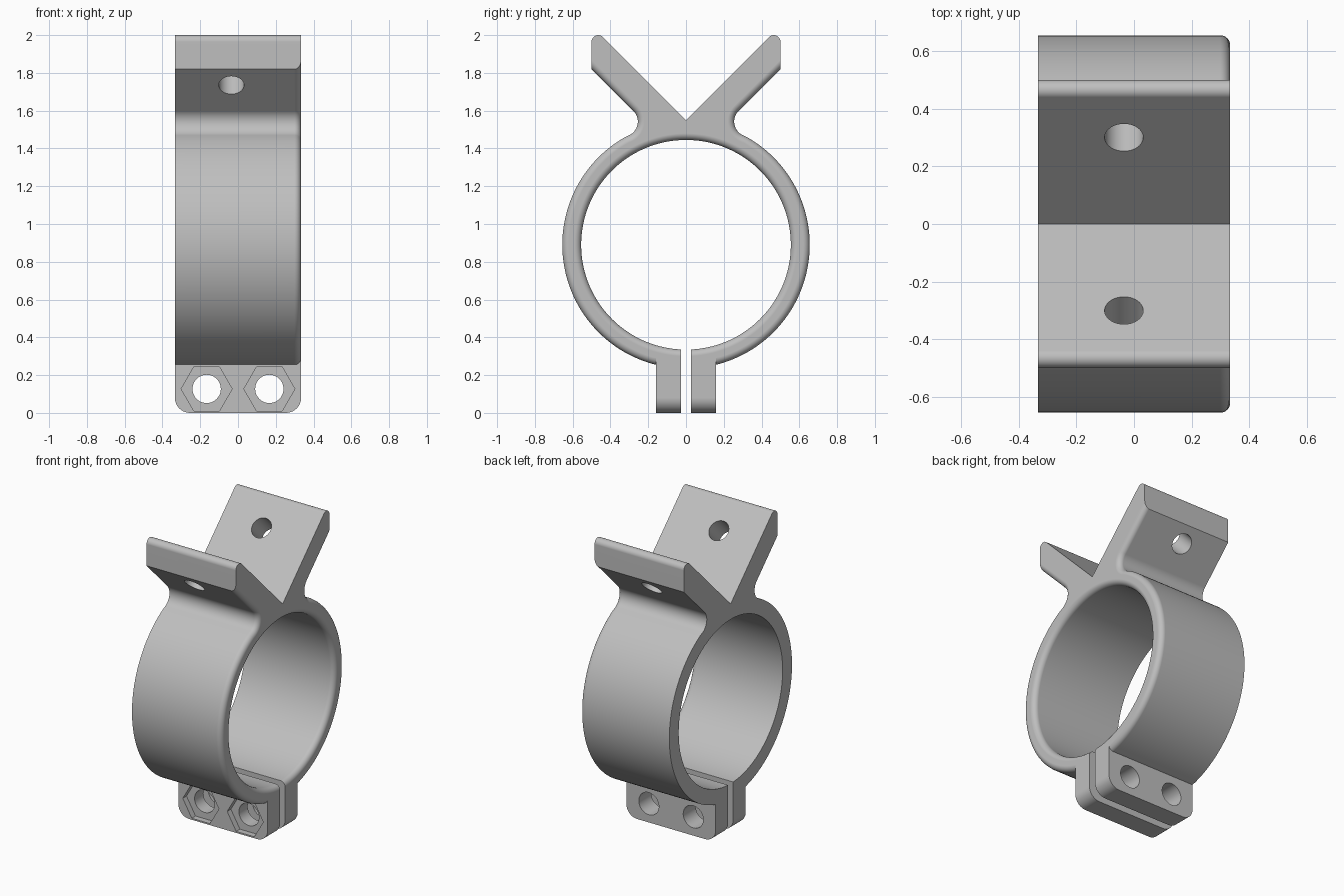
import bpy, bmesh, math
from mathutils import Matrix, Vector

cube = bpy.data.objects.get("Cube")
if cube:
    bpy.data.objects.remove(cube, do_unlink=True)

HALF = 0.334          # half width along x
CZ = 0.89             # ring centre height
R_OUT, R_IN = 0.655, 0.555
GAP = 0.027           # half of the clamping slot
FILLET = 0.035

grey = bpy.data.materials.new("light_grey")
grey.use_nodes = True
grey.diffuse_color = (0.52, 0.52, 0.52, 1)
grey.node_tree.nodes["Principled BSDF"].inputs["Base Color"].default_value = grey.diffuse_color


def arc(cy, cz, r, a0, a1, n):
    angles = [math.radians(a0 + (a1 - a0) * i / n) for i in range(n + 1)]
    return [(cy + r * math.cos(a), cz + r * math.sin(a)) for a in angles]


def make_object(name, bm):
    bmesh.ops.recalc_face_normals(bm, faces=bm.faces)
    mesh = bpy.data.meshes.new(name)
    bm.to_mesh(mesh)
    bm.free()
    mesh.materials.append(grey)
    obj = bpy.data.objects.new(name, mesh)
    bpy.context.collection.objects.link(obj)
    return obj


def prism(points, direction):
    """Extrude a closed loop of 3D points along a direction."""
    bm = bmesh.new()
    face = bm.faces.new([bm.verts.new(p) for p in points])
    ext = bmesh.ops.extrude_face_region(bm, geom=[face])["geom"]
    verts = [g for g in ext if isinstance(g, bmesh.types.BMVert)]
    bmesh.ops.translate(bm, verts=verts, vec=direction)
    return bm


def cylinder(name, centre, direction, radius, depth, sides=48):
    bm = bmesh.new()
    turn = Vector((0, 0, 1)).rotation_difference(Vector(direction)).to_matrix().to_4x4()
    bmesh.ops.create_cone(bm, cap_ends=True, segments=sides, radius1=radius, radius2=radius,
                          depth=depth, matrix=Matrix.Translation(centre) @ turn)
    return make_object(name, bm)


def combine(target, tool, operation):
    bpy.context.view_layer.objects.active = target
    mod = target.modifiers.new("combine", "BOOLEAN")
    mod.operation, mod.solver, mod.object = operation, "EXACT", tool
    bpy.ops.object.modifier_apply(modifier=mod.name)
    bpy.data.objects.remove(tool, do_unlink=True)


# Half profile: V arm, neck fillet, outer ring, then inner ring
def slot_angle(r):
    return -90 + math.degrees(math.asin(GAP / r))


outer = [(0, 1.55)]
outer += arc(0.465, 1.965, 0.035, 135, 0, 10)
outer += [(0.5, 1.82)]
outer += arc(0.335, 1.542, 0.08, 135, 242.8, 14)
outer += arc(0, CZ, R_OUT, 62.8, slot_angle(R_OUT), 60)[1:]
inner = arc(0, CZ, R_IN, slot_angle(R_IN), 90, 72)
half = outer + inner
loop = half + [(-y, z) for y, z in reversed(half[1:-1])]
bm = prism([(-HALF, y, z) for y, z in loop], (2 * HALF, 0, 0))


# Round the ring and neck edges on the +x side only
def is_rounded(edge):
    a, b = (v.co for v in edge.verts)
    on_side = min(a.x, b.x) > HALF - 0.001
    in_slot = max(abs(a.y), abs(b.y)) < GAP + 0.001 and max(a.z, b.z) < 0.5 and a.y * b.y > 0
    return on_side and not in_slot and max(a.z, b.z) < 1.83


bmesh.ops.bevel(bm, geom=[e for e in bm.edges if is_rounded(e)], offset=FILLET,
                segments=6, profile=0.5, affect="EDGES", clamp_overlap=False)
clamp = make_object("pipe_clamp", bm)

# Clamping tabs with rounded lower corners
c = HALF - 0.08
tab = [(-HALF, 0.29)] + arc(-c, 0.08, 0.08, 180, 270, 10) + arc(c, 0.08, 0.08, 270, 360, 10) + [(HALF, 0.29)]
for side in (-1, 1):
    bm = prism([(x, side * GAP, z) for x, z in tab], (0, side * (0.16 - GAP), 0))
    combine(clamp, make_object("clamp_tab", bm), "UNION")

# Bolt holes and hexagonal nut pockets on the front tab
for x in (-0.166, 0.166):
    combine(clamp, cylinder("bolt_hole", (x, 0, 0.127), (0, 1, 0), 0.075, 0.6), "DIFFERENCE")
    pocket = [(px, -0.3, pz) for px, pz in arc(x, 0.127, 0.135, 0, 300, 5)]
    combine(clamp, make_object("nut_pocket", prism(pocket, (0, 0.18, 0))), "DIFFERENCE")

# Screw holes square to each arm
for side in (-1, 1):
    hole = cylinder("screw_hole", (-0.035, side * 0.36, 1.79), (0, side, -1), 0.067, 0.4)
    combine(clamp, hole, "DIFFERENCE")

# Smooth curves, crisp edges
bpy.ops.object.select_all(action="DESELECT")
clamp.select_set(True)
bpy.context.view_layer.objects.active = clamp
bpy.ops.object.shade_smooth_by_angle(angle=math.radians(30))
weighted = clamp.modifiers.new("even_shading", "WEIGHTED_NORMAL")
weighted.keep_sharp = True
